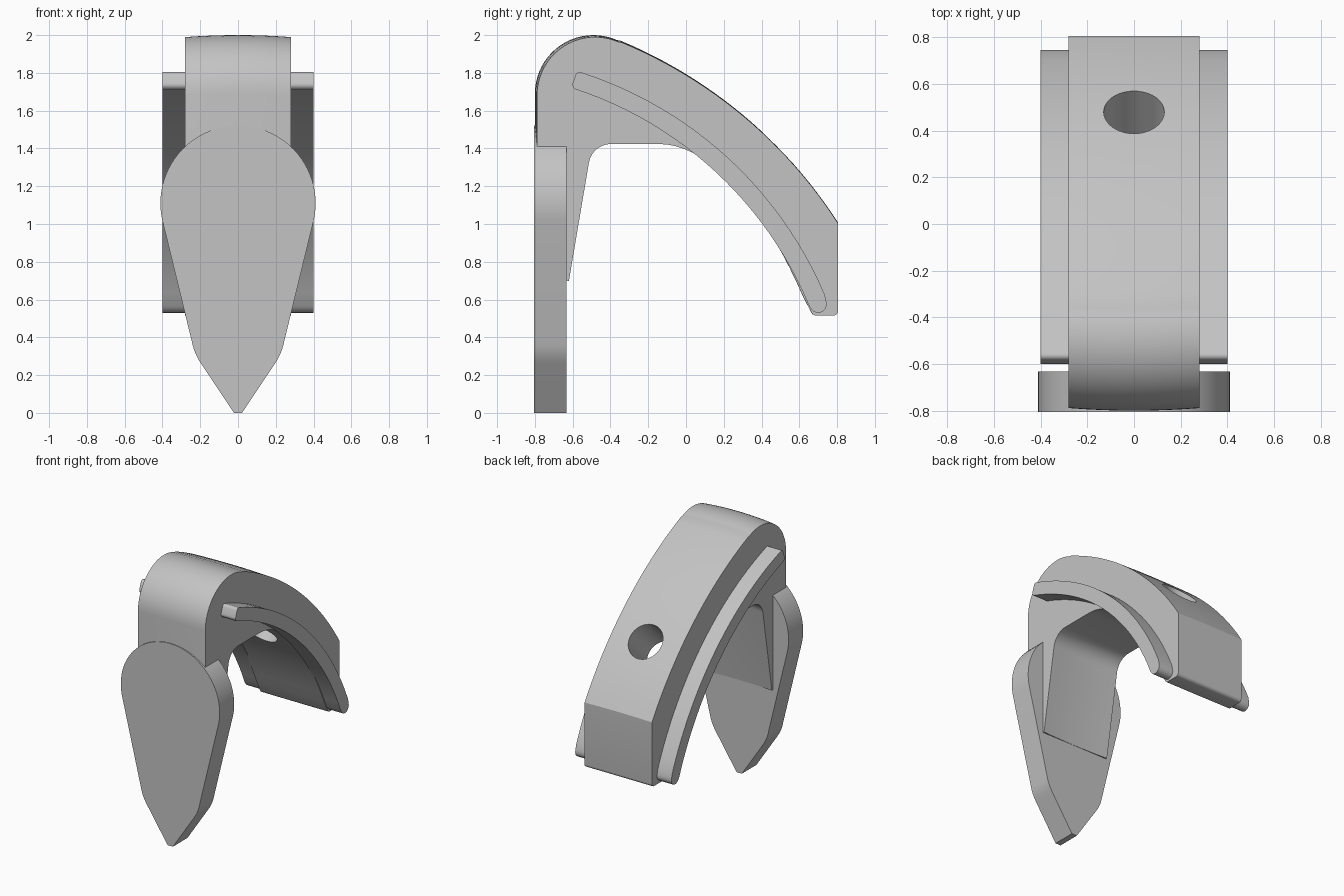
import bpy, bmesh
from math import sin, cos, pi, radians, sqrt
from mathutils import Vector, Matrix
from mathutils.geometry import interpolate_bezier

if "Cube" in bpy.data.objects:
    bpy.data.objects.remove(bpy.data.objects["Cube"], do_unlink=True)

grey = bpy.data.materials.new("light_grey")
grey.use_nodes = True
grey.diffuse_color = (0.55, 0.55, 0.55, 1)
grey.node_tree.nodes["Principled BSDF"].inputs["Base Color"].default_value = grey.diffuse_color


def turn(cx, cy, r, a0, a1, n=10):
    """Points on a circle between two angles in degrees."""
    angles = [radians(a0 + (a1 - a0) * i / n) for i in range(n + 1)]
    return [Vector((cx + r * cos(a), cy + r * sin(a))) for a in angles]


def bow(p, q, sag, n=24):
    """Arc from p to q that bulges to the left by sag."""
    p, q = Vector(p), Vector(q)
    half = (q - p).length / 2
    along = (q - p).normalized()
    side = Vector((-along.y, along.x))
    r = (half * half + sag * sag) / (2 * sag)
    pts = []
    for i in range(n + 1):
        t = half * (2 * i / n - 1)
        pts.append((p + q) / 2 + along * t + side * (sqrt(r * r - t * t) - r + sag))
    return pts


def curve(*ctrl, n=20):
    return [v.xy for v in interpolate_bezier(*[Vector(c).to_3d() for c in ctrl], n)]


def solid(name, sections):
    """Skin a closed solid through matching outline sections."""
    bm = bmesh.new()
    rings = [[bm.verts.new(p) for p in s] for s in sections]
    n = len(rings[0])
    for a, b in zip(rings, rings[1:]):
        for i in range(n):
            j = (i + 1) % n
            bm.faces.new((a[i], a[j], b[j], b[i]))
    bm.faces.new(rings[0][::-1])
    bm.faces.new(rings[-1])
    bmesh.ops.recalc_face_normals(bm, faces=bm.faces)
    mesh = bpy.data.meshes.new(name)
    bm.to_mesh(mesh)
    bm.free()
    obj = bpy.data.objects.new(name, mesh)
    bpy.context.collection.objects.link(obj)
    mesh.materials.append(grey)
    return obj


def smooth(obj, angle=30):
    bpy.ops.object.select_all(action="DESELECT")
    obj.select_set(True)
    bpy.context.view_layer.objects.active = obj
    bpy.ops.object.shade_smooth_by_angle(angle=radians(angle))


# Arched body: side profile, slightly crowned across its width
profile = [Vector((-0.8, 0.72))]
profile += turn(-0.49, 1.69, 0.31, 180, 66, 20)
profile += bow((-0.35, 1.972), (0.805, 1.007), 0.115)
profile += turn(0.78, 0.54, 0.025, 0, -90, 5)
profile += turn(0.69, 0.545, 0.03, -90, -155, 5)
profile += curve((0.655, 0.53), (0.44, 1.07), (0.13, 1.43), (-0.15, 1.43))[1:]
profile += turn(-0.405, 1.31, 0.12, 90, 171, 10)
profile += [Vector((-0.63, 0.70))]

corner = Vector((0.805, 0.515))
half_width = 0.28
sections = []
for i in range(9):
    u = i / 4 - 1
    ring = [corner + (p - corner) * (1 - 0.007 * u * u) for p in profile]
    sections.append([(u * half_width, p.x, p.y) for p in ring])
body = solid("arched_body", sections)

# Round hole drilled square to the sloping back
bm = bmesh.new()
place = Matrix.Translation((0, 0.468, 1.40)) @ Matrix.Rotation(radians(-46.5), 4, "X")
bmesh.ops.create_cone(bm, cap_ends=True, segments=48, radius1=0.13, radius2=0.13,
                      depth=1.0, matrix=place)
mesh = bpy.data.meshes.new("hole_cutter")
bm.to_mesh(mesh)
bm.free()
cutter = bpy.data.objects.new("hole_cutter", mesh)
bpy.context.collection.objects.link(cutter)
cutter.hide_render = True
cut = body.modifiers.new("hole", "BOOLEAN")
cut.operation = "DIFFERENCE"
cut.solver = "EXACT"
cut.object = cutter
bpy.context.view_layer.objects.active = body
bpy.ops.object.modifier_apply(modifier=cut.name)
bpy.data.objects.remove(cutter, do_unlink=True)
smooth(body)

# Curved rail on each side of the body
rail = bow((-0.555, 1.803), (0.735, 0.625), 0.19)
rail += turn(0.70, 0.575, 0.045, 20, -150, 8)
rail += bow((-0.59, 1.715), (0.652, 0.565), 0.185)[::-1]
rail += turn(-0.577, 1.737, 0.024, 230, 160, 4)
rail += turn(-0.563, 1.783, 0.022, 160, 80, 4)
for name, side in (("left_rail", 1), ("right_rail", -1)):
    smooth(solid(name, [[(side * x, p.x, p.y) for p in rail] for x in (0.265, 0.4)]))

# Teardrop front blade: right half outline mirrored to the left
half = [Vector((0.022, 0))]
half += curve((0.195, 0.26), (0.225, 0.305), (0.235, 0.335), (0.245, 0.38), n=8)
half += turn(0, 1.11, 0.411, -12, 90, 24)
outline = half + [Vector((-p.x, p.y)) for p in half[-2::-1]]
blade = solid("front_blade", [[(p.x, y, p.y) for p in outline] for y in (-0.805, -0.632)])
smooth(blade)
